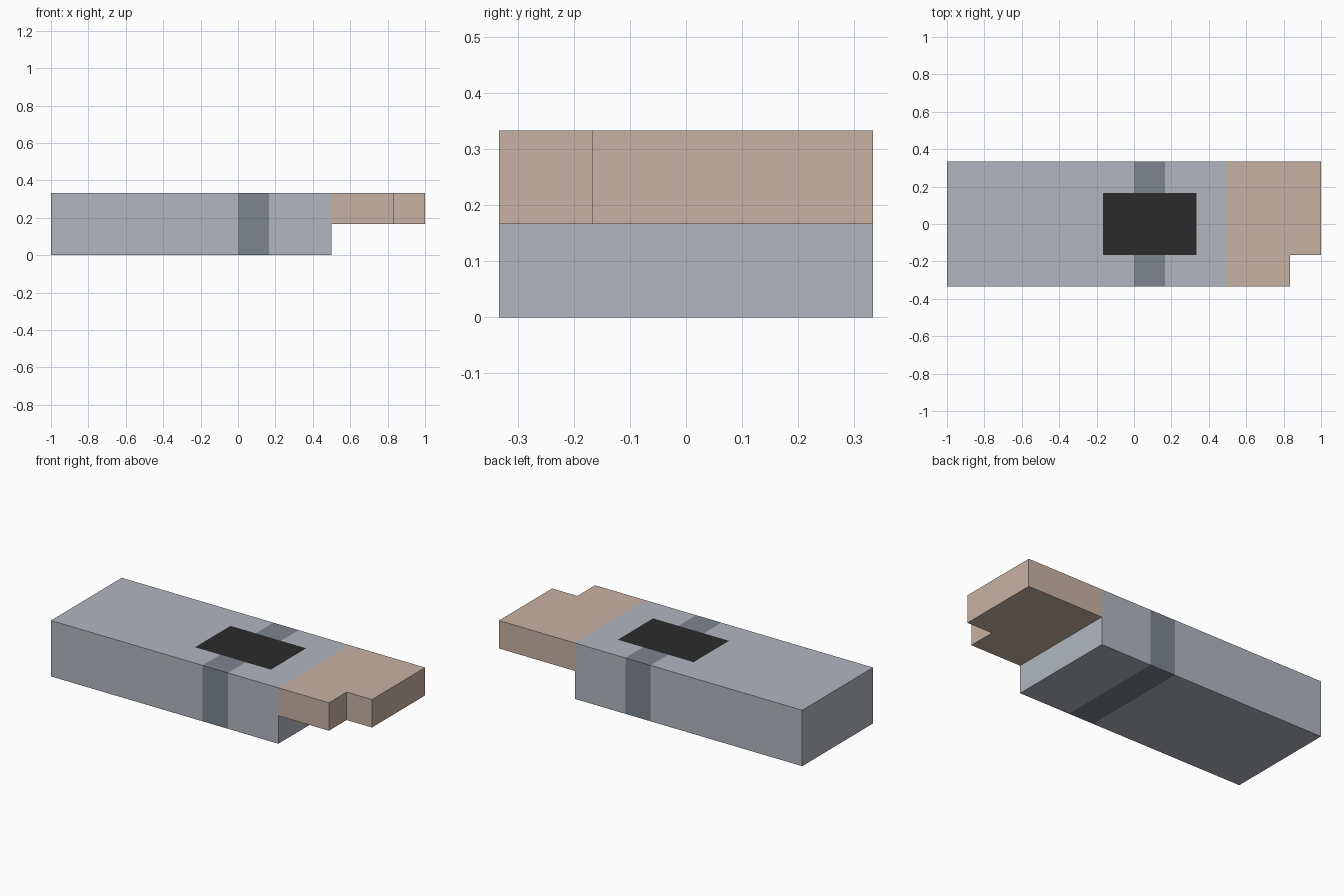
import bpy, bmesh
from mathutils import Vector

if "Cube" in bpy.data.objects:
    bpy.data.objects.remove(bpy.data.objects["Cube"])

U = 1 / 6  # the model sits on a one-sixth unit grid


def material(name, rgb):
    m = bpy.data.materials.new(name)
    m.diffuse_color = (*rgb, 1)
    m.use_nodes = True
    m.node_tree.nodes["Principled BSDF"].inputs["Base Color"].default_value = m.diffuse_color
    return m


light_grey = material("light_grey", (0.445, 0.47, 0.52))
slate_grey = material("slate_grey", (0.205, 0.235, 0.265))
tan = material("tan", (0.584, 0.445, 0.37))
black = material("black", (0.024, 0.024, 0.024))


def prism(name, outline, z0, z1, mats):
    """Extrude a counter-clockwise outline from z0 to z1."""
    bm = bmesh.new()
    base = bm.faces.new([bm.verts.new((x, y, z0)) for x, y in outline])
    top = bmesh.ops.extrude_face_region(bm, geom=[base], use_keep_orig=True)["geom"]
    bmesh.ops.translate(bm, vec=(0, 0, z1 - z0),
                        verts=[v for v in top if isinstance(v, bmesh.types.BMVert)])
    bmesh.ops.recalc_face_normals(bm, faces=bm.faces)
    mesh = bpy.data.meshes.new(name)
    for m in mats:
        mesh.materials.append(m)
    obj = bpy.data.objects.new(name, mesh)
    bpy.context.collection.objects.link(obj)
    return obj, bm


# Main block, cut along the edges of its painted band and top panel
body, bm = prism("body", [(-1, -2*U), (3*U, -2*U), (3*U, 2*U), (-1, 2*U)],
                 0, 2*U, [light_grey, slate_grey, black])
cuts = [((x, 0, 0), (1, 0, 0)) for x in (-U, 0, U, 2*U)]
cuts += [((0, y, 0), (0, 1, 0)) for y in (-U, U)]
for co, no in cuts:
    bmesh.ops.bisect_plane(bm, geom=bm.verts[:] + bm.edges[:] + bm.faces[:],
                           plane_co=co, plane_no=no)
for f in bm.faces:
    c = f.calc_center_median()
    if f.normal.z > 0.5 and -U < c.x < 2*U and abs(c.y) < U:
        f.material_index = 2          # dark top panel
    elif 0 < c.x < U:
        f.material_index = 1          # band around the block
bm.to_mesh(body.data)
bm.free()

# Raised end ledge with a notched front corner
ledge, bm = prism("notched_ledge",
                  [(3*U, -2*U), (5*U, -2*U), (5*U, -U), (1, -U), (1, 2*U), (3*U, 2*U)],
                  U, 2*U, [tan])
bm.to_mesh(ledge.data)
bm.free()
